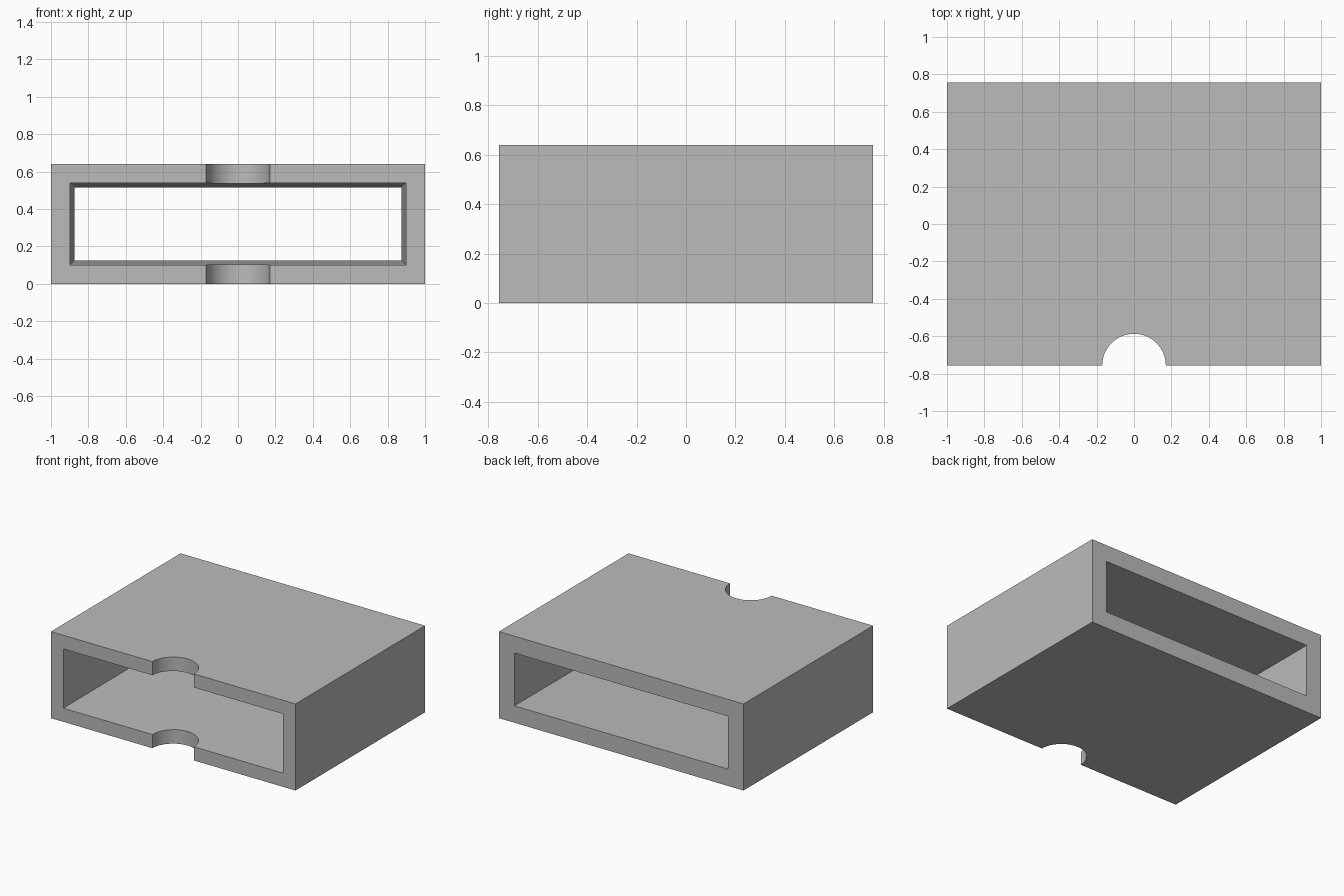
import bpy, bmesh
from mathutils import Vector

if "Cube" in bpy.data.objects:
    bpy.data.objects.remove(bpy.data.objects["Cube"])

WIDTH, DEPTH, HEIGHT = 2.0, 1.514, 0.64
FRONT, BACK = -DEPTH / 2, DEPTH / 2
MID = HEIGHT / 2

# Plain grey
grey = bpy.data.materials.new("grey")
grey.use_nodes = True
colour = (0.5, 0.5, 0.5, 1)
grey.diffuse_color = colour
grey.node_tree.nodes["Principled BSDF"].inputs["Base Color"].default_value = colour


def block(name, y0, y1, size0, size1):
    """Box running along y, tapering from size0 to size1 (half width, half height)."""
    bm = bmesh.new()
    bmesh.ops.create_cube(bm, size=2)
    for v in bm.verts:
        y, (w, h) = (y0, size0) if v.co.y < 0 else (y1, size1)
        v.co = Vector((v.co.x * w, y, MID + v.co.z * h))
    mesh = bpy.data.meshes.new(name)
    bm.to_mesh(mesh)
    bm.free()
    obj = bpy.data.objects.new(name, mesh)
    bpy.context.collection.objects.link(obj)
    mesh.materials.append(grey)
    return obj


def cut(target, cutter):
    mod = target.modifiers.new("cut", "BOOLEAN")
    mod.operation = "DIFFERENCE"
    mod.solver = "EXACT"
    mod.object = cutter
    bpy.ops.object.select_all(action="DESELECT")
    bpy.context.view_layer.objects.active = target
    target.select_set(True)
    bpy.ops.object.modifier_apply(modifier=mod.name)
    bpy.data.objects.remove(cutter)


# Open sleeve
sleeve = block("sleeve", FRONT, BACK, (WIDTH / 2, MID), (WIDTH / 2, MID))

# Tapered opening right through, extended past both ends along the same slope
f, b = Vector((0.898, 0.219)), Vector((0.874, 0.195))
over = 0.1
slope = (b - f) / DEPTH
cut(sleeve, block("opening_cutter", FRONT - over, BACK + over,
                  f - slope * over, b + slope * over))

# Round thumb notch through the top and bottom walls
bpy.ops.mesh.primitive_cylinder_add(vertices=64, radius=0.17, depth=2,
                                    location=(0, FRONT, MID))
notch = bpy.context.object
notch.data.materials.append(grey)
cut(sleeve, notch)

bpy.ops.object.shade_smooth_by_angle()
